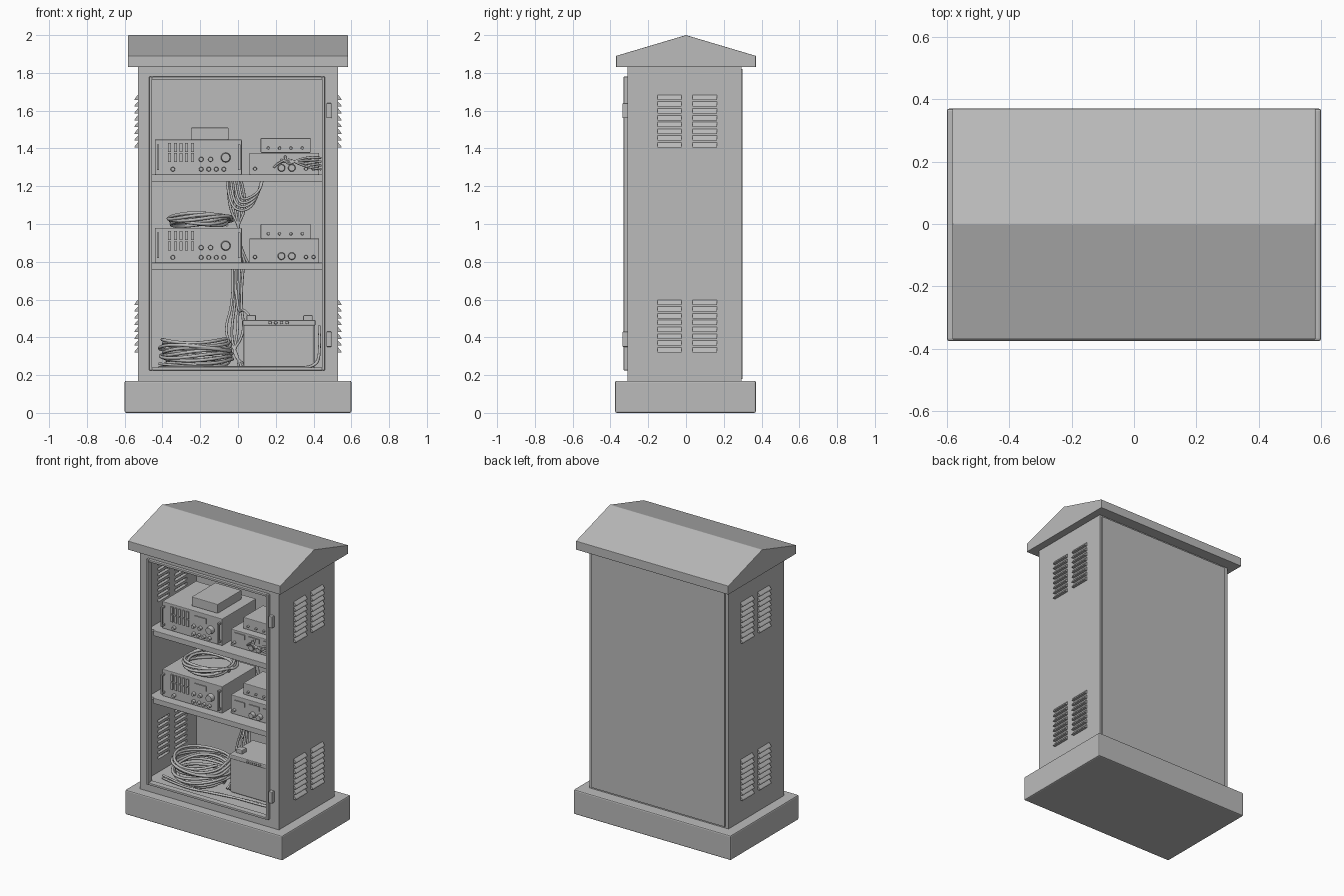
import bpy
import bmesh
import math
import random
from mathutils import Matrix, Vector

random.seed(4)
default_cube = bpy.data.objects.get("Cube")
if default_cube:
    bpy.data.objects.remove(default_cube, do_unlink=True)

# One plain grey for every part
grey = bpy.data.materials.new("plain_grey")
grey.use_nodes = True
grey_value = (0.5, 0.5, 0.5, 1)
grey.diffuse_color = grey_value
grey.node_tree.nodes["Principled BSDF"].inputs["Base Color"].default_value = grey_value


def finish(name, mesh_builder, bevel=0.0):
    mesh = bpy.data.meshes.new(name)
    bmesh.ops.recalc_face_normals(mesh_builder, faces=mesh_builder.faces)
    mesh_builder.to_mesh(mesh)
    mesh_builder.free()
    mesh.materials.append(grey)
    part = bpy.data.objects.new(name, mesh)
    bpy.context.collection.objects.link(part)
    if bevel:
        modifier = part.modifiers.new("soft_edges", "BEVEL")
        modifier.width = bevel
        modifier.segments = 2
    return part


def add_box(bm, x, y, z):
    """Add a box given the (low, high) range on each axis."""
    centre = Vector([(low + high) / 2 for low, high in (x, y, z)])
    size = [high - low for low, high in (x, y, z)]
    bmesh.ops.create_cube(bm, size=1, matrix=Matrix.Translation(centre) @ Matrix.Diagonal((*size, 1)))


def box(name, x, y, z, bevel=0.0):
    bm = bmesh.new()
    add_box(bm, x, y, z)
    return finish(name, bm, bevel)


def add_prism(bm, profile, x_low, x_high):
    """Extrude a (y, z) profile along x."""
    face = bm.faces.new([bm.verts.new((x_low, y, z)) for y, z in profile])
    result = bmesh.ops.extrude_face_region(bm, geom=[face])
    moved = [v for v in result["geom"] if isinstance(v, bmesh.types.BMVert)]
    bmesh.ops.translate(bm, verts=moved, vec=(x_high - x_low, 0, 0))


def add_knob(bm, x, y, z, radius, length):
    place = Matrix.Translation((x, y - length / 2, z)) @ Matrix.Rotation(math.pi / 2, 4, "X")
    bmesh.ops.create_cone(bm, cap_ends=True, segments=16, radius1=radius,
                          radius2=radius * 0.85, depth=length, matrix=place)


def cable(name, points, radius=0.006):
    curve = bpy.data.curves.new(name, "CURVE")
    curve.dimensions = "3D"
    curve.bevel_depth = radius
    curve.bevel_resolution = 2
    curve.resolution_u = 5
    curve.use_fill_caps = True
    spline = curve.splines.new("NURBS")
    spline.points.add(len(points) - 1)
    for target, point in zip(spline.points, points):
        target.co = (*point, 1)
    spline.use_endpoint_u = True
    spline.order_u = 3
    curve.materials.append(grey)
    part = bpy.data.objects.new(name, curve)
    bpy.context.collection.objects.link(part)


def coil(name, x, y, z, radius, height, turns):
    points = []
    steps = 16
    for turn in range(turns):
        wobble = random.uniform(-0.025, 0.01)
        shift = random.uniform(-0.01, 0.01)
        for step in range(steps):
            angle = math.tau * step / steps
            level = z + height * (turn + step / steps) / turns
            points.append((x + shift + (radius + wobble) * math.cos(angle),
                           y + (radius + wobble) * math.sin(angle),
                           level + 0.012 * math.sin(angle * 2 + turn)))
    cable(name, points, 0.009)


# Plinth and gabled roof
box("plinth", (-0.6, 0.6), (-0.375, 0.37), (0, 0.17), 0.008)
bm = bmesh.new()
add_prism(bm, [(-0.37, 1.83), (0.37, 1.83), (0.37, 1.89), (0, 2), (-0.37, 1.89)], -0.582, 0.582)
finish("gabled_roof", bm, 0.003)

# Cabinet shell
bottom, top = 0.17, 1.84
left, right, low, high = -0.455, 0.445, 0.24, 1.765
box("back_wall", (-0.53, 0.53), (0.27, 0.293), (bottom, top))
box("back_panel", (-0.505, 0.515), (0.28, 0.3), (0.18, 1.82))
box("cabinet_floor", (-0.51, 0.51), (-0.3, 0.28), (bottom, 0.23))
box("cabinet_ceiling", (-0.51, 0.51), (-0.3, 0.28), (1.8, top))
bm = bmesh.new()
front = (-0.31, -0.29)
add_box(bm, (-0.53, left), front, (bottom, top))
add_box(bm, (right, 0.53), front, (bottom, top))
add_box(bm, (left, right), front, (bottom, low))
add_box(bm, (left, right), front, (high, top))
finish("front_frame", bm)

# Raised rim around the opening
bm = bmesh.new()
rim, rim_depth = 0.015, (-0.33, -0.3)
add_box(bm, (left - rim, left), rim_depth, (low - rim, high + rim))
add_box(bm, (right, right + rim), rim_depth, (low - rim, high + rim))
add_box(bm, (left, right), rim_depth, (low - rim, low))
add_box(bm, (left, right), rim_depth, (high, high + rim))
finish("opening_rim", bm, 0.003)
for label, z in (("upper", 1.6), ("lower", 0.39)):
    box(label + "_hinge", (0.468, 0.495), (-0.337, -0.3), (z - 0.04, z + 0.04), 0.004)

# Side walls with slots and sloping louvre hoods
pitch = 0.036
louvre_rows = [start + pitch * i for start in (1.405, 0.32) for i in range(8)]
louvre_columns = ((-0.15, -0.025), (0.035, 0.165))
for label, side in (("left", 1), ("right", -1)):
    wall_x = sorted((side * 0.505, side * 0.53))
    wall = box(label + "_wall", wall_x, (-0.31, 0.293), (bottom, top))
    slots, hoods = bmesh.new(), bmesh.new()
    for z in louvre_rows:
        for y_low, y_high in louvre_columns:
            add_box(slots, sorted((side * 0.49, side * 0.526)), (y_low, y_high), (z, z + pitch * 0.5))
            ends = []
            for y in (y_low, y_high):
                ends.append([hoods.verts.new((side * x, y, z + dz)) for x, dz in
                             ((0.528, 0), (0.548, 0), (0.546, 0.008), (0.528, pitch * 0.8))])
            hoods.faces.new(ends[0])
            hoods.faces.new(ends[1])
            for i in range(4):
                j = (i + 1) % 4
                hoods.faces.new((ends[0][i], ends[0][j], ends[1][j], ends[1][i]))
    finish(label + "_louvre_hoods", hoods)
    cutter = finish("slot_cutter", slots)
    cutter.hide_render = True
    modifier = wall.modifiers.new("slots", "BOOLEAN")
    modifier.operation = "DIFFERENCE"
    modifier.solver = "EXACT"
    modifier.object = cutter
    bpy.context.view_layer.objects.active = wall
    bpy.ops.object.modifier_apply(modifier="slots")
    bpy.data.objects.remove(cutter, do_unlink=True)

# Shelves with a front lip
shelves = {"upper": 1.262, "lower": 0.795}
for label, z in shelves.items():
    box(label + "_shelf", (-0.505, 0.505), (-0.25, 0.27), (z - 0.018, z))
    box(label + "_shelf_lip", (-0.465, 0.45), (-0.26, -0.24), (z - 0.037, z), 0.003)


def large_unit(label, z):
    """Wide rack unit with vents, a display, knobs and handles."""
    face = -0.2
    box(label + "_large_unit", (-0.44, 0.02), (face, 0.17), (z, z + 0.185), 0.004)
    bm = bmesh.new()
    for column in range(5):
        x = -0.37 + column * 0.03
        for row in range(2):
            slot_z = z + 0.065 + row * 0.055
            add_box(bm, (x, x + 0.016), (face - 0.008, face), (slot_z, slot_z + 0.048))
    add_box(bm, (-0.19, -0.1), (face - 0.006, face), (z + 0.12, z + 0.155))
    add_knob(bm, -0.065, face, z + 0.09, 0.026, 0.03)
    for x in (-0.195, -0.145):
        add_knob(bm, x, face, z + 0.08, 0.013, 0.02)
    for x in (-0.345, -0.195, -0.155, -0.115, -0.075):
        add_knob(bm, x, face, z + 0.028, 0.012, 0.02)
    for x in (-0.43, 0.0):
        add_box(bm, (x, x + 0.012), (face - 0.03, face - 0.02), (z + 0.025, z + 0.16))
        for foot in (0.025, 0.148):
            add_box(bm, (x, x + 0.012), (face - 0.022, face), (z + foot, z + foot + 0.012))
    finish(label + "_large_unit_controls", bm)


def small_unit(label, z, height):
    """Narrow unit with a second box stacked on it."""
    face = -0.165
    box(label + "_small_unit", (0.06, 0.43), (face, 0.13), (z, z + height), 0.004)
    box(label + "_stacked_box", (0.12, 0.385), (face + 0.05, 0.1), (z + height, z + height + 0.078), 0.004)
    bm = bmesh.new()
    for x in (0.23, 0.285):
        add_knob(bm, x, face, z + 0.035, 0.02, 0.025)
    for x in (0.09, 0.36, 0.4):
        add_knob(bm, x, face, z + 0.03, 0.01, 0.02)
    for x in (0.09, 0.2, 0.31):
        add_box(bm, (x, x + 0.08), (face - 0.006, face), (z + 0.07, z + 0.1))
    for x in (0.16, 0.22, 0.28, 0.34):
        add_knob(bm, x, face + 0.05, z + height + 0.025, 0.008, 0.012)
    finish(label + "_small_unit_controls", bm)


for label, z in shelves.items():
    large_unit(label, z)
    small_unit(label, z, 0.115 if label == "upper" else 0.128)
box("top_box", (-0.25, -0.05), (-0.15, 0.11), (1.447, 1.51), 0.004)

# Battery with lid and terminals
box("battery", (0.03, 0.405), (-0.13, 0.12), (0.228, 0.47), 0.01)
box("battery_lid", (0.025, 0.41), (-0.135, 0.125), (0.462, 0.492), 0.006)
for label, x in (("left", 0.37), ("right", 0.07)):
    box(label + "_terminal", (x - 0.025, x + 0.025), (-0.09, -0.04), (0.485, 0.518), 0.006)
bm = bmesh.new()
for i in range(4):
    add_knob(bm, 0.17 + i * 0.03, -0.134, 0.478, 0.009, 0.01)
finish("battery_vents", bm)

# Coiled and hanging cables
coil("middle_coil", -0.2, -0.02, 0.995, 0.165, 0.055, 6)
coil("floor_coil", -0.22, -0.07, 0.245, 0.185, 0.14, 9)
for i in range(4):
    s = i * 0.02
    cable("upper_loop", [(-0.06 + s, 0.1, 1.25), (-0.05 + s, 0.08, 1.1 + s), (0.03, 0.05 - s, 1.06 + s),
                         (0.1 + s / 2, 0.05, 1.12 + s), (0.13, 0.08, 1.25)], 0.007)
    cable("middle_drop", [(-0.05 + s, 0.2, 1.25), (-0.06 + s * 2, 0.21, 1.1),
                          (0.03 - s, 0.2, 0.95), (s, 0.22, 0.78)], 0.007)
    cable("lower_drop", [(-0.03 + s, 0.12, 0.78), (-0.02 + s / 2, 0.1, 0.6), (-0.08 + s * 2, 0.08, 0.42),
                         (0.01 - s, -0.02, 0.3), (s, -0.12, 0.24)], 0.007)
    cable("unit_lead", [(0.19 + s, -0.17, 1.3 + s), (0.25, -0.22, 1.36 - s), (0.35, -0.21, 1.3 + s),
                        (0.44, -0.18, 1.29 + s)], 0.006)
for i in range(2):
    s = i * 0.02
    cable("floor_lead", [(-0.42, -0.22, 0.24 + s), (-0.2, -0.27 + s, 0.24), (0, -0.2 - s, 0.24),
                         (0.25, -0.2 + s, 0.24), (0.42, -0.19, 0.24), (0.435, -0.15, 0.34 + s),
                         (0.43, -0.05, 0.46)], 0.007)
cable("terminal_lead", [(0.07, -0.06, 0.5), (0.03, -0.02, 0.56), (0.0, 0.06, 0.52), (-0.01, 0.1, 0.65)], 0.007)
